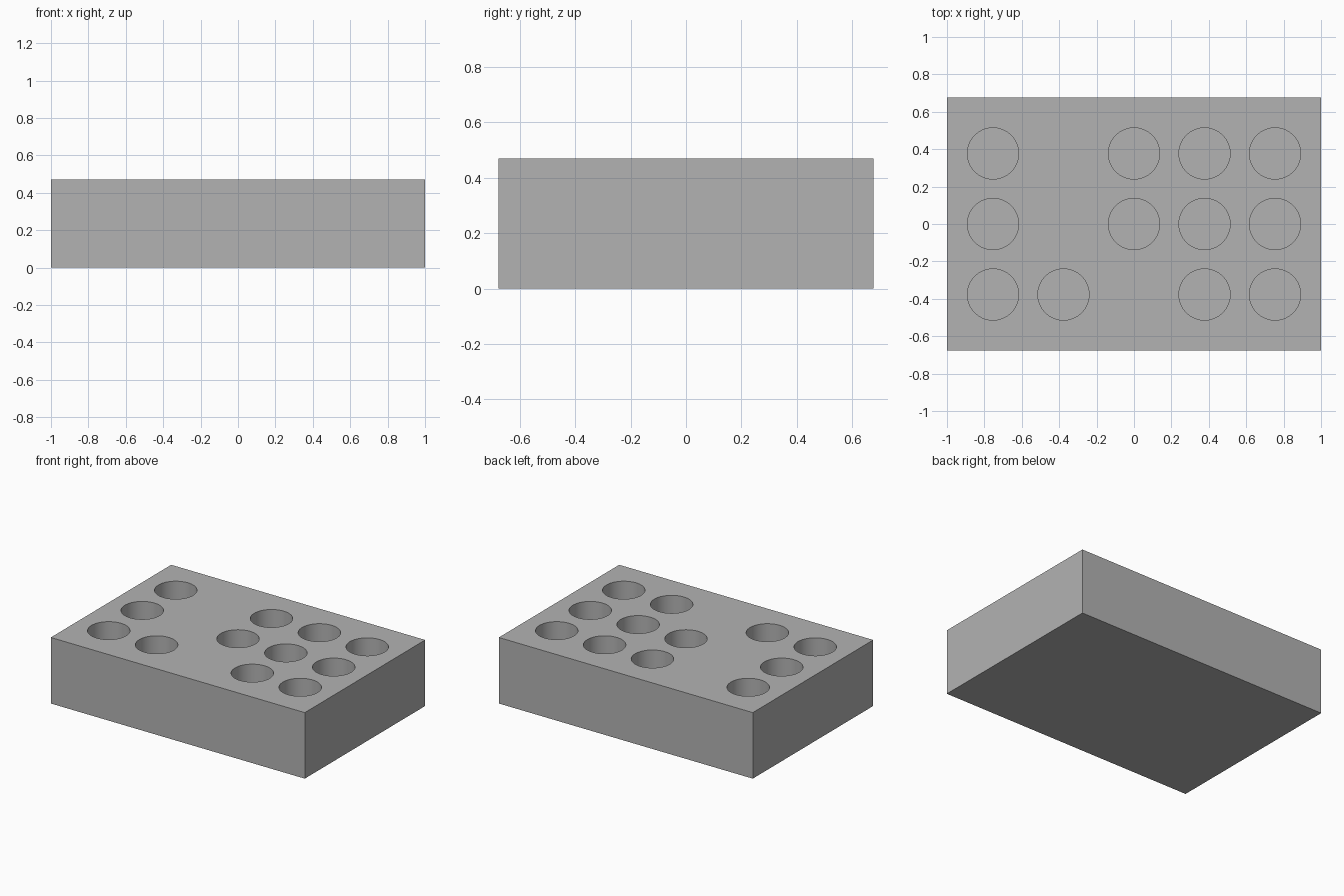
import bpy
import bmesh
from mathutils import Matrix

if "Cube" in bpy.data.objects:
    bpy.data.objects.remove(bpy.data.objects["Cube"], do_unlink=True)

LENGTH, WIDTH, HEIGHT = 2.0, 1.354, 0.47
PITCH, RADIUS, FLOOR = 0.377, 0.137, 0.1
# Wells in each row, from back to front
ROWS = ["x.xxx", "x.xxx", "xx.xx"]

grey = bpy.data.materials.new("light_grey")
grey.use_nodes = True
grey.diffuse_color = (0.45, 0.45, 0.45, 1)
grey.node_tree.nodes["Principled BSDF"].inputs["Base Color"].default_value = grey.diffuse_color


def make_object(name, bm):
    mesh = bpy.data.meshes.new(name)
    bm.to_mesh(mesh)
    bm.free()
    mesh.materials.append(grey)
    obj = bpy.data.objects.new(name, mesh)
    bpy.context.collection.objects.link(obj)
    return obj


# Solid block
bm = bmesh.new()
bmesh.ops.create_cube(bm, size=1, matrix=Matrix.Translation((0, 0, HEIGHT / 2))
                      @ Matrix.Diagonal((LENGTH, WIDTH, HEIGHT, 1)))
block = make_object("block", bm)

# Cylinders that cut the wells
bm = bmesh.new()
for r, row in enumerate(ROWS):
    for c, mark in enumerate(row):
        if mark == "x":
            spot = ((c - 2) * PITCH, (1 - r) * PITCH, FLOOR + HEIGHT / 2)
            bmesh.ops.create_cone(bm, cap_ends=True, segments=64, radius1=RADIUS,
                                  radius2=RADIUS, depth=HEIGHT,
                                  matrix=Matrix.Translation(spot))
cutter = make_object("well_cutter", bm)
cutter.hide_render = True

# Cut the wells and drop the cutter
cut = block.modifiers.new("wells", "BOOLEAN")
cut.operation = "DIFFERENCE"
cut.solver = "EXACT"
cut.object = cutter
bpy.ops.object.select_all(action="DESELECT")
block.select_set(True)
bpy.context.view_layer.objects.active = block
bpy.ops.object.modifier_apply(modifier=cut.name)
bpy.data.objects.remove(cutter, do_unlink=True)

# Smooth well walls, sharp rims
bpy.ops.object.shade_smooth_by_angle(angle=0.5)
